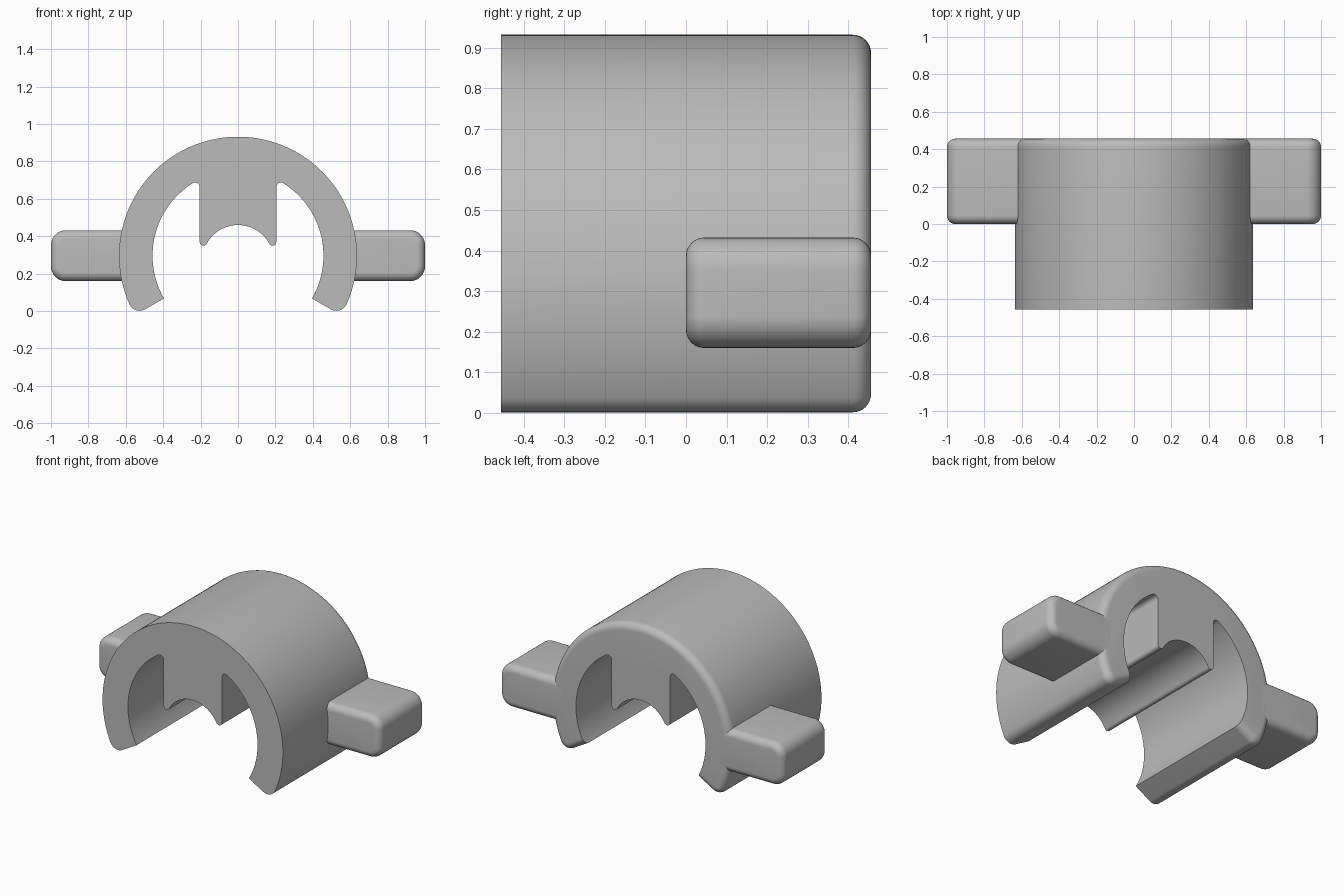
import bpy, bmesh
from math import sin, cos, asin, atan2, sqrt, radians, pi

if "Cube" in bpy.data.objects:
    bpy.data.objects.remove(bpy.data.objects["Cube"])

grey = bpy.data.materials.new("plain grey")
grey.use_nodes = True
grey.diffuse_color = (0.5, 0.5, 0.5, 1)
grey.node_tree.nodes["Principled BSDF"].inputs["Base Color"].default_value = (0.5, 0.5, 0.5, 1)

HALF_Y = 0.456   # half depth
AXIS = 0.296     # height of the ring centre
EDGE = 0.045     # rounding of the end edges


def arc(cx, cz, r, a, b, n):
    return [(cx + r * cos(a + (b - a) * i / n), cz + r * sin(a + (b - a) * i / n))
            for i in range(n + 1)]


def rounding(y, inward):
    """Sections (y, inset) of a rounded edge, from tangent to fully inset."""
    steps = [i * pi / 16 for i in range(9)]
    return [(y + inward * EDGE * (1 - sin(t)), EDGE * (1 - cos(t))) for t in steps]


def loft(name, outline, sections):
    """Skin matching outlines along y and cap both ends."""
    bm = bmesh.new()
    loops = [[bm.verts.new((x, y, z)) for x, z in outline(d)] for y, d in sections]
    for p, q in zip(loops, loops[1:]):
        for i in range(len(p)):
            j = (i + 1) % len(p)
            bm.faces.new((p[i], p[j], q[j], q[i]))
    bm.faces.new(loops[0])
    bm.faces.new(loops[-1])
    bmesh.ops.recalc_face_normals(bm, faces=bm.faces)
    mesh = bpy.data.meshes.new(name)
    bm.to_mesh(mesh)
    bm.free()
    mesh.materials.append(grey)
    obj = bpy.data.objects.new(name, mesh)
    bpy.context.collection.objects.link(obj)
    bpy.ops.object.select_all(action='DESELECT')
    obj.select_set(True)
    bpy.context.view_layer.objects.active = obj
    bpy.ops.object.shade_smooth_by_angle(angle=radians(30))
    return obj


# Open ring with a hanging centre block, drawn as half an outline and mirrored
def ring_outline(d):
    outer, inner, lip = 0.636, 0.457, 0.06
    end = radians(-30)
    half = []
    # outer arc, rounded lip and the radial end
    a = end + asin(lip / (outer - lip))
    half += arc(0, AXIS, outer - d, pi / 2, a, 48)
    half += arc((outer - lip) * cos(a), AXIS + (outer - lip) * sin(a),
                lip - d, a, end - pi / 2, 12)[1:]
    # bore up to the rounded slot top beside the block
    f, wall = 0.025, 0.205
    fx = wall + f
    fz = sqrt((inner - f) ** 2 - fx ** 2)
    b = atan2(fz, fx)
    half += arc(0, AXIS, inner, end + asin(d / inner), b, 36)
    half += arc(fx, AXIS + fz, f, b, pi, 10)[1:]
    # block wall, rounded toe and saddle arc
    toe, saddle, low = 0.02, 0.19, 0.27
    tx = wall - toe
    tz = sqrt((saddle + toe) ** 2 - tx ** 2)
    c = atan2(tz, tx)
    half += arc(tx, low + tz, toe, 0, c - pi, 10)
    half += arc(0, low, saddle, c, pi / 2, 16)[1:]
    return half + [(-x, z) for x, z in half[-2:0:-1]]


loft("ring_with_block", ring_outline, [(-HALF_Y, 0)] + rounding(HALF_Y, -1))


# Side arms with rounded ends
def arm_outline(side):
    def outline(d):
        root, tip, half_h, r = 0.56, 1.0, 0.136, 0.08
        pts = [(root, AXIS - half_h + d)]
        pts += arc(tip - r, AXIS - half_h + r, r - d, -pi / 2, 0, 10)
        pts += arc(tip - r, AXIS + half_h - r, r - d, 0, pi / 2, 10)
        pts += [(root, AXIS + half_h - d)]
        return [(side * x, z) for x, z in pts]
    return outline


for name, side in (("left_arm", 1), ("right_arm", -1)):
    loft(name, arm_outline(side), rounding(0, 1)[::-1] + rounding(HALF_Y, -1))
